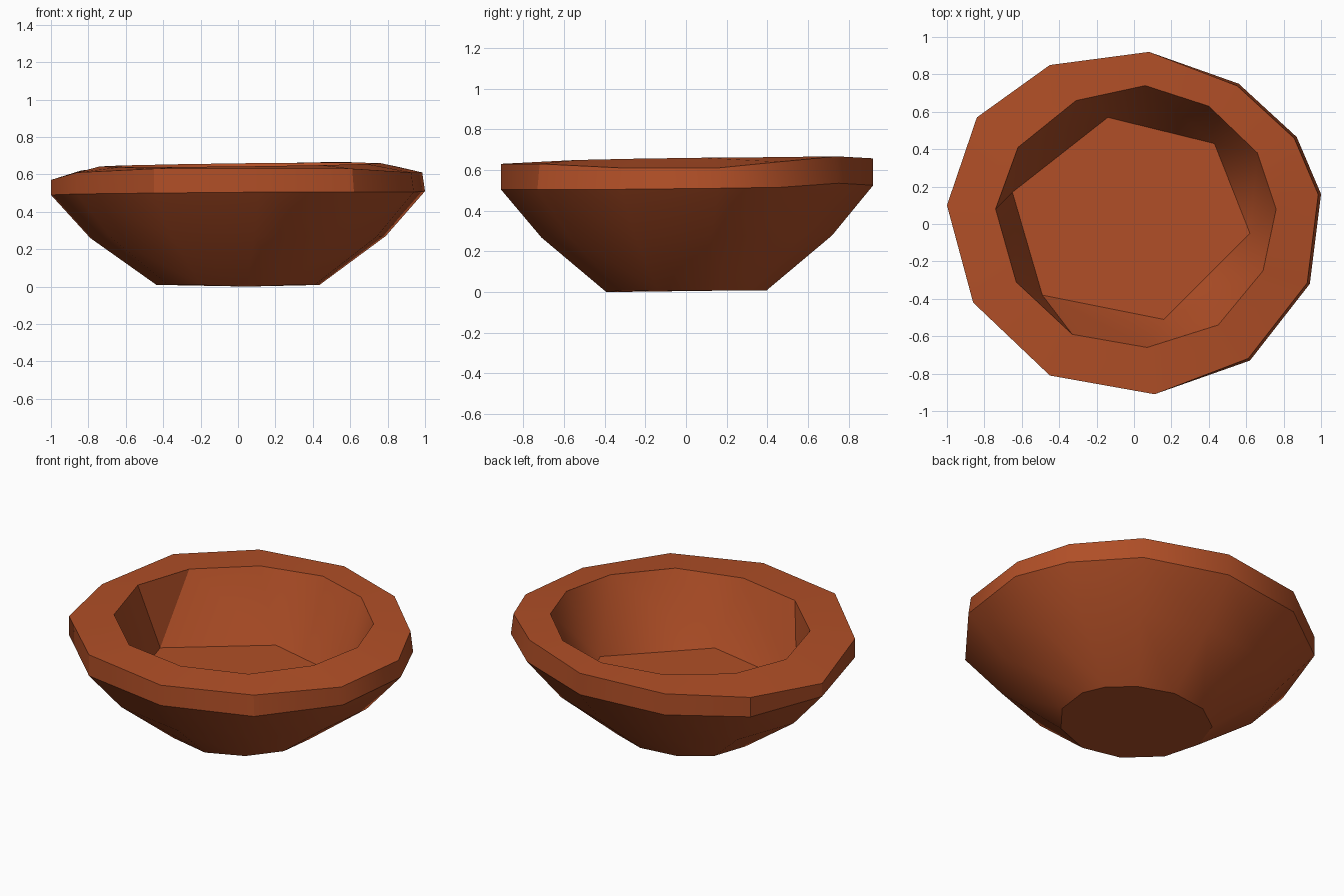
import bpy, bmesh

if "Cube" in bpy.data.objects:
    bpy.data.objects.remove(bpy.data.objects["Cube"])

# Hand-shaped outlines, clockwise from the right side: x, y, bottom and top of the rim band
rim = [(1.00, .16, .51, .61), (.94, -.32, .505, .61), (.62, -.73, .505, .63),
       (.11, -.91, .505, .63), (-.45, -.81, .50, .63), (-.86, -.42, .495, .61),
       (-1.00, .10, .49, .57), (-.84, .57, .50, .62), (-.45, .85, .515, .645),
       (.08, .92, .525, .657), (.56, .75, .535, .667), (.87, .465, .515, .64)]
# Mouth opening: x, y
mouth = [(.76, .08), (.69, -.25), (.45, -.54), (.07, -.66), (-.33, -.59), (-.63, -.31),
         (-.74, .08), (-.62, .41), (-.31, .66), (.06, .74), (.40, .63), (.66, .38)]
# Six-sided inner floor: x, y
floor = [(.62, -.05), (.16, -.51), (-.49, -.38), (-.65, .17), (-.14, .57), (.43, .43)]

clay = bpy.data.materials.new("burnt_orange_clay")
clay.diffuse_color = (.44, .078, .02, 1)
clay.use_nodes = True
clay.node_tree.nodes["Principled BSDF"].inputs["Base Color"].default_value = clay.diffuse_color

bm = bmesh.new()


def ring(points):
    return [bm.verts.new(p) for p in points]


def bridge(a, b):
    n = len(a)
    for i in range(n):
        j = (i + 1) % n
        bm.faces.new((a[i], a[j], b[j], b[i]))


# Outer shell: base, belly, rim band and sloping lip
base = ring([(x * .435, y * .43, .008 if i != 3 else 0) for i, (x, y, *_) in enumerate(rim)])
belly = ring([(x * .79, y * .78, z * .53) for x, y, z, _ in rim])
band_low = ring([(x, y, z) for x, y, z, _ in rim])
band_top = ring([(x * .985 if x > .3 else x, y * .985 if x > .3 else y, t)
                 for x, y, _, t in rim])
lip = ring([(x, y, .65 + .012 * x + .012 * y) for x, y in mouth])
bm.faces.new(base)
for lower, upper in ((base, belly), (belly, band_low), (band_low, band_top), (band_top, lip)):
    bridge(lower, upper)

# Inner wall: twelve-sided mouth narrowing to the six-sided floor
bottom = ring([(x, y, .245) for x, y in floor])
for k in range(6):
    n = (k + 1) % 6
    bm.faces.new((lip[2 * k], lip[2 * k + 1], bottom[k]))
    bm.faces.new((lip[2 * k + 1], lip[2 * n], bottom[n], bottom[k]))
bm.faces.new(bottom)

bmesh.ops.recalc_face_normals(bm, faces=bm.faces)
mesh = bpy.data.meshes.new("bowl")
bm.to_mesh(mesh)
bm.free()
mesh.materials.append(clay)
bowl = bpy.data.objects.new("bowl", mesh)
bpy.context.collection.objects.link(bowl)

# Soft facets with crisp rim and floor edges
bpy.context.view_layer.objects.active = bowl
bowl.select_set(True)
bpy.ops.object.shade_smooth_by_angle(angle=.56)
